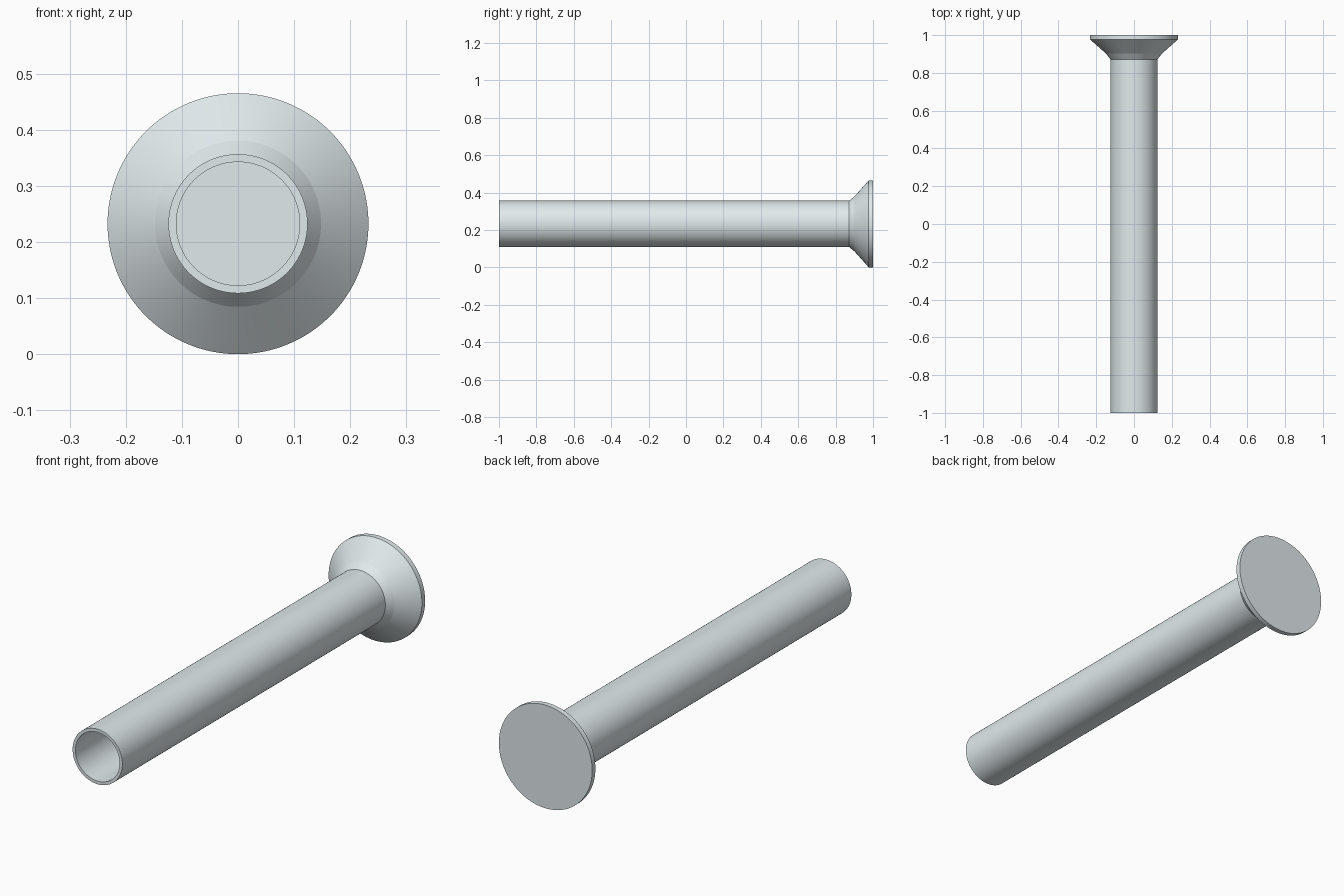
import bpy, bmesh, math

if "Cube" in bpy.data.objects:
    bpy.data.objects.remove(bpy.data.objects["Cube"])

SIDES = 128
AXIS_Z = 0.2325

# Pale bluish steel
steel = bpy.data.materials.new("pale_steel")
steel.diffuse_color = (0.75, 0.82, 0.84, 1)
steel.use_nodes = True
steel.node_tree.nodes["Principled BSDF"].inputs["Base Color"].default_value = steel.diffuse_color


def lathe(name, profile):
    """Spin a (radius, y) profile around the horizontal y axis."""
    bm = bmesh.new()
    verts = [bm.verts.new((r, y, 0)) for r, y in profile]
    edges = [bm.edges.new(pair) for pair in zip(verts, verts[1:])]
    bmesh.ops.spin(bm, geom=verts + edges, cent=(0, 0, 0), axis=(0, 1, 0),
                   angle=math.tau, steps=SIDES, use_duplicate=False)
    bmesh.ops.remove_doubles(bm, verts=bm.verts, dist=1e-5)
    bmesh.ops.recalc_face_normals(bm, faces=bm.faces)
    bmesh.ops.translate(bm, verts=bm.verts, vec=(0, 0, AXIS_Z))
    mesh = bpy.data.meshes.new(name)
    bm.to_mesh(mesh)
    bm.free()
    mesh.materials.append(steel)
    obj = bpy.data.objects.new(name, mesh)
    bpy.context.collection.objects.link(obj)
    bpy.ops.object.select_all(action='DESELECT')
    obj.select_set(True)
    bpy.context.view_layer.objects.active = obj
    bpy.ops.object.shade_smooth_by_angle(angle=math.radians(7))
    return obj


# Hollow shank, flared neck and flat countersunk head in one continuous skin
lathe("hollow_countersunk_rivet", [
    (0, 0.87), (0.11, 0.87),          # floor of the bore
    (0.11, -1), (0.124, -1),          # open end ring
    (0.124, 0.872),                   # shank
    (0.148, 0.902), (0.2325, 0.977),  # flared neck and cone
    (0.2325, 1), (0, 1),              # rim and flat head
])
